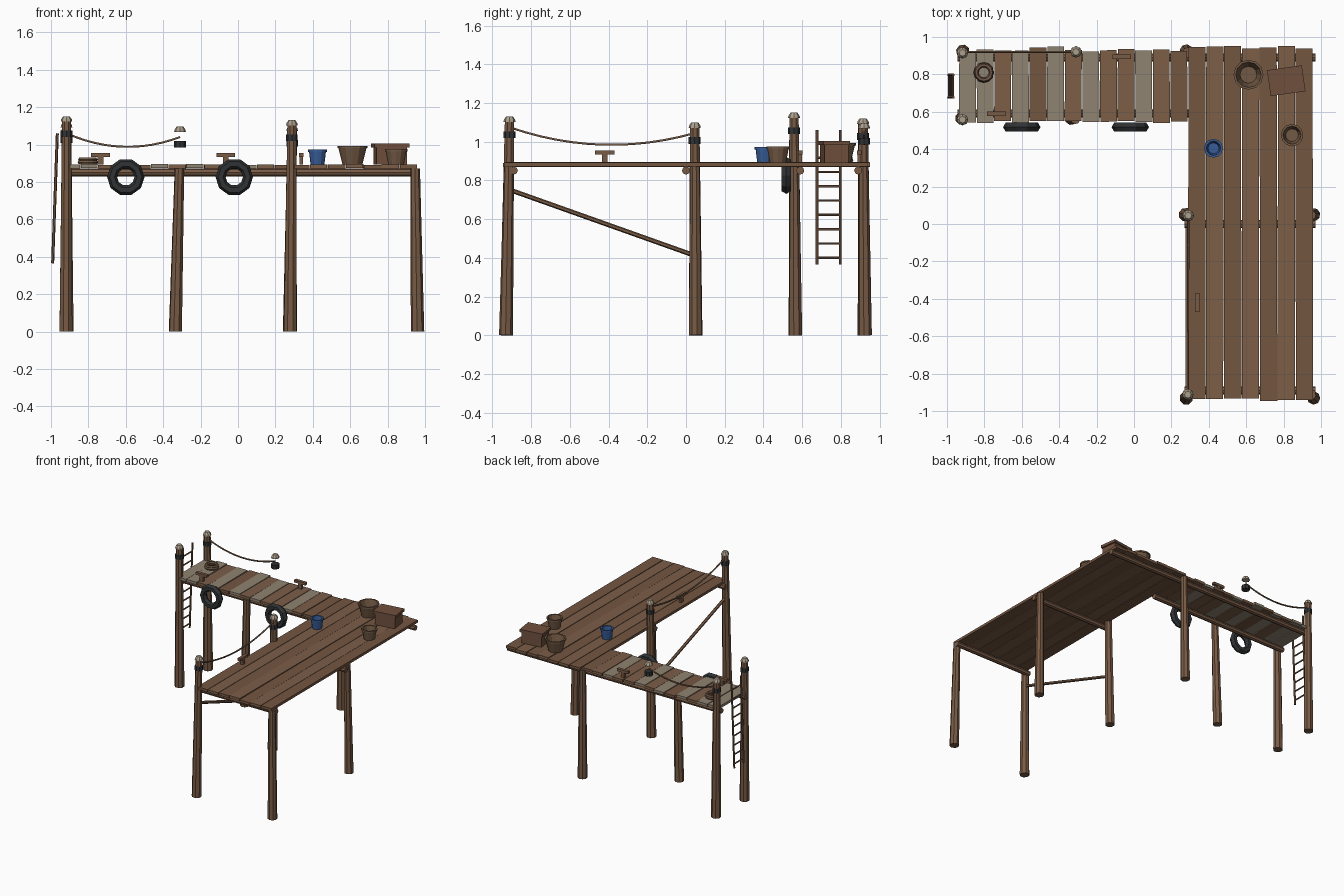
import bpy, bmesh, math, random
from mathutils import Vector, Matrix

random.seed(4)
cube = bpy.data.objects.get("Cube")
if cube:
    bpy.data.objects.remove(cube, do_unlink=True)


def material(name, r, g, b):
    m = bpy.data.materials.new(name)
    m.use_nodes = True
    m.diffuse_color = (r, g, b, 1)
    m.node_tree.nodes["Principled BSDF"].inputs["Base Color"].default_value = (r, g, b, 1)
    return m


WOOD = material("plank brown", .175, .093, .053)
WOOD_LIGHT = material("light plank brown", .2, .112, .064)
WEATHERED = material("weathered grey wood", .28, .23, .165)
POST = material("post brown", .19, .105, .06)
RUBBER = material("black rubber", .03, .032, .034)
BLUE = material("bucket blue", .04, .11, .31)
CAP = material("pale cap", .42, .355, .27)
ROPE = material("rope brown", .17, .1, .058)
CRATE = material("crate brown", .16, .08, .046)

DECK = .893      # top of the planks
THICK = .021


def finish(name, bm, mat, smooth=False):
    bmesh.ops.recalc_face_normals(bm, faces=bm.faces)
    mesh = bpy.data.meshes.new(name)
    bm.to_mesh(mesh)
    bm.free()
    mesh.materials.append(mat)
    obj = bpy.data.objects.new(name, mesh)
    bpy.context.collection.objects.link(obj)
    if smooth:
        for p in mesh.polygons:
            p.use_smooth = True
    return obj


def box(name, centre, size, mat, turn=0):
    bm = bmesh.new()
    bmesh.ops.create_cube(bm, size=1)
    bmesh.ops.scale(bm, vec=size, verts=bm.verts)
    bmesh.ops.transform(bm, matrix=Matrix.Translation(centre) @ Matrix.Rotation(turn, 4, 'Z'), verts=bm.verts)
    return finish(name, bm, mat)


def rod(name, a, b, r1, r2, mat, sides=8):
    a, b = Vector(a), Vector(b)
    bm = bmesh.new()
    bmesh.ops.create_cone(bm, cap_ends=True, segments=sides, radius1=r1, radius2=r2, depth=(b - a).length)
    turn = (b - a).to_track_quat('Z', 'Y').to_matrix().to_4x4()
    bmesh.ops.transform(bm, matrix=Matrix.Translation((a + b) / 2) @ turn, verts=bm.verts)
    return finish(name, bm, mat)


def lathe(name, centre, profile, mat, sides):
    bm = bmesh.new()
    rings = []
    for r, z in profile:
        rings.append([bm.verts.new((r * math.cos(t), r * math.sin(t), z))
                      for t in (math.tau * i / sides for i in range(sides))])
    for lo, hi in zip(rings, rings[1:]):
        for i in range(sides):
            j = (i + 1) % sides
            bm.faces.new((lo[i], lo[j], hi[j], hi[i]))
    for ring in (rings[0], rings[-1]):
        bm.faces.new(ring)
    bmesh.ops.translate(bm, vec=centre, verts=bm.verts)
    return finish(name, bm, mat)


def ring(name, centre, major, minor, mat, axis='Z', segments=10, sides=6):
    bm = bmesh.new()
    grid = []
    for i in range(segments):
        t = math.tau * i / segments
        row = []
        for k in range(sides):
            u = math.tau * k / sides
            d = major + minor * math.cos(u)
            row.append(bm.verts.new((d * math.cos(t), d * math.sin(t), minor * math.sin(u))))
        grid.append(row)
    for i in range(segments):
        for k in range(sides):
            n, m = (i + 1) % segments, (k + 1) % sides
            bm.faces.new((grid[i][k], grid[n][k], grid[n][m], grid[i][m]))
    if axis == 'Y':
        bmesh.ops.rotate(bm, matrix=Matrix.Rotation(math.pi / 2, 3, 'X'), verts=bm.verts)
    bmesh.ops.translate(bm, vec=centre, verts=bm.verts)
    return finish(name, bm, mat)


def rope(name, a, b, sag):
    a, b = Vector(a), Vector(b)
    curve = bpy.data.curves.new(name, 'CURVE')
    curve.dimensions = '3D'
    curve.bevel_depth = .006
    curve.bevel_resolution = 1
    curve.use_fill_caps = True
    line = curve.splines.new('POLY')
    count = 13
    line.points.add(count - 1)
    for i, p in enumerate(line.points):
        t = i / (count - 1)
        p.co = (*(a.lerp(b, t) - Vector((0, 0, sag * 4 * t * (1 - t)))), 1)
    curve.materials.append(ROPE)
    bpy.context.collection.objects.link(bpy.data.objects.new(name, curve))


def wobble(amount):
    return random.uniform(-amount, amount)


# Narrow walkway: short boards, some weathered
for i in range(13):
    near, far = .546 + wobble(.007), .935 + wobble(.015)
    mat = WEATHERED if i in (0, 1, 3, 5, 7, 10) else random.choice((WOOD, WOOD_LIGHT))
    box("walkway_plank", (-.89 + i * .0942, (near + far) / 2, DECK - THICK / 2 + wobble(.003)),
        (.09, far - near, THICK), mat, wobble(.008))

# Wide platform: long boards
for i in range(7):
    near, far = -.938 + wobble(.008), .947 + wobble(.012)
    box("platform_plank", (.336 + i * .0957, (near + far) / 2, DECK - THICK / 2 + wobble(.002)),
        (.092, far - near, THICK), (WOOD, WOOD_LIGHT)[i % 2], wobble(.002))

# Round bearers below the boards
for y, left, right in ((.89, -.945, .97), (.59, -.945, .3), (0, .27, .97), (-.89, .27, .97)):
    rod("cross_beam", (left, y, .851), (right, y, .851), .021, .021, POST)


# Post heads: dark binding and pale cap
def post_head(x, y, top):
    rod("post_binding", (x, y, top - .111), (x, y, top - .076), .031, .031, RUBBER)
    lathe("post_cap", (x, y, top - .028), ((.031, 0), (.029, .012), (.018, .028)), CAP, 8)


# Tall posts lean slightly from foot to head
for foot, head, top in (((-.915, .923), (-.917, .915), 1.12), ((-.92, .565), (-.917, .558), 1.15),
                        ((.275, .05), (.29, .045), 1.1), ((.28, -.93), (.288, -.912), 1.13)):
    rod("tall_post", (*foot, 0), (*head, top - .028), .037, .026, POST)
    post_head(*head, top)
post_head(-.31, .92, 1.096)

# Short posts end under the boards
for foot, head in (((.96, -.93), (.947, -.915)), ((.96, .05), (.947, .047)),
                   ((.28, .925), (.285, .918)), ((-.335, .565), (-.313, .56))):
    rod("short_post", (*foot, 0), (*head, DECK - THICK), .036, .026, POST)

rod("diagonal_brace", (.286, -.92, .755), (.286, .05, .41), .012, .012, POST, 6)
rope("walkway_rope", (-.917, .92, 1.06), (-.31, .92, 1.04), .062)
rope("platform_rope", (.288, -.912, 1.075), (.29, .045, 1.045), .075)

# Tyre fenders
for x in (-.6, -.02):
    ring("tyre_fender", (x, .518, .826), .073, .027, RUBBER, 'Y')

# Ladder
foot_x, head_x, low, high = -.991, -.966, .365, 1.06
for y in (.677, .797):
    rod("ladder_rail", (foot_x, y, low), (head_x, y, high), .008, .008, POST, 6)
for i in range(9):
    z = .4 + i * .074
    x = foot_x + (head_x - foot_x) * (z - low) / (high - low)
    rod("ladder_rung", (x, .677, z), (x, .797, z), .006, .006, POST, 6)

# Mooring cleats
for x, y, turn in ((-.735, .59, 0), (-.065, .895, 0), (.338, -.42, math.pi / 2)):
    box("cleat_stem", (x, y, DECK + .02), (.03, .02, .042), POST, turn)
    box("cleat_bar", (x, y, DECK + .051), (.1, .025, .02), POST, turn)

# Coiled rope
for major, lift in ((.043, .012), (.04, .026)):
    ring("rope_coil", (-.803, .81, DECK + lift), major, .012, ROPE, segments=12)


# Open tubs with a rim and a hollow inside
def tub(name, x, y, base, mouth, height, mat, sides=12):
    lathe(name, (x, y, DECK), ((base, 0), (mouth - .005, height - .012), (mouth, height - .012), (mouth, height),
                               (mouth - .012, height), (base - .008, .012)), mat, sides)


tub("blue_bucket", .425, .405, .037, .05, .08, BLUE)
tub("large_basket", .612, .798, .053, .08, .1, ROPE)
tub("small_basket", .845, .475, .042, .06, .082, ROPE)

# Crate with overhanging lid
turn = math.radians(8)
box("crate_body", (.814, .766, DECK + .045), (.165, .125, .09), CRATE, turn)
box("crate_lid", (.814, .766, DECK + .101), (.188, .14, .022), CRATE, turn)
